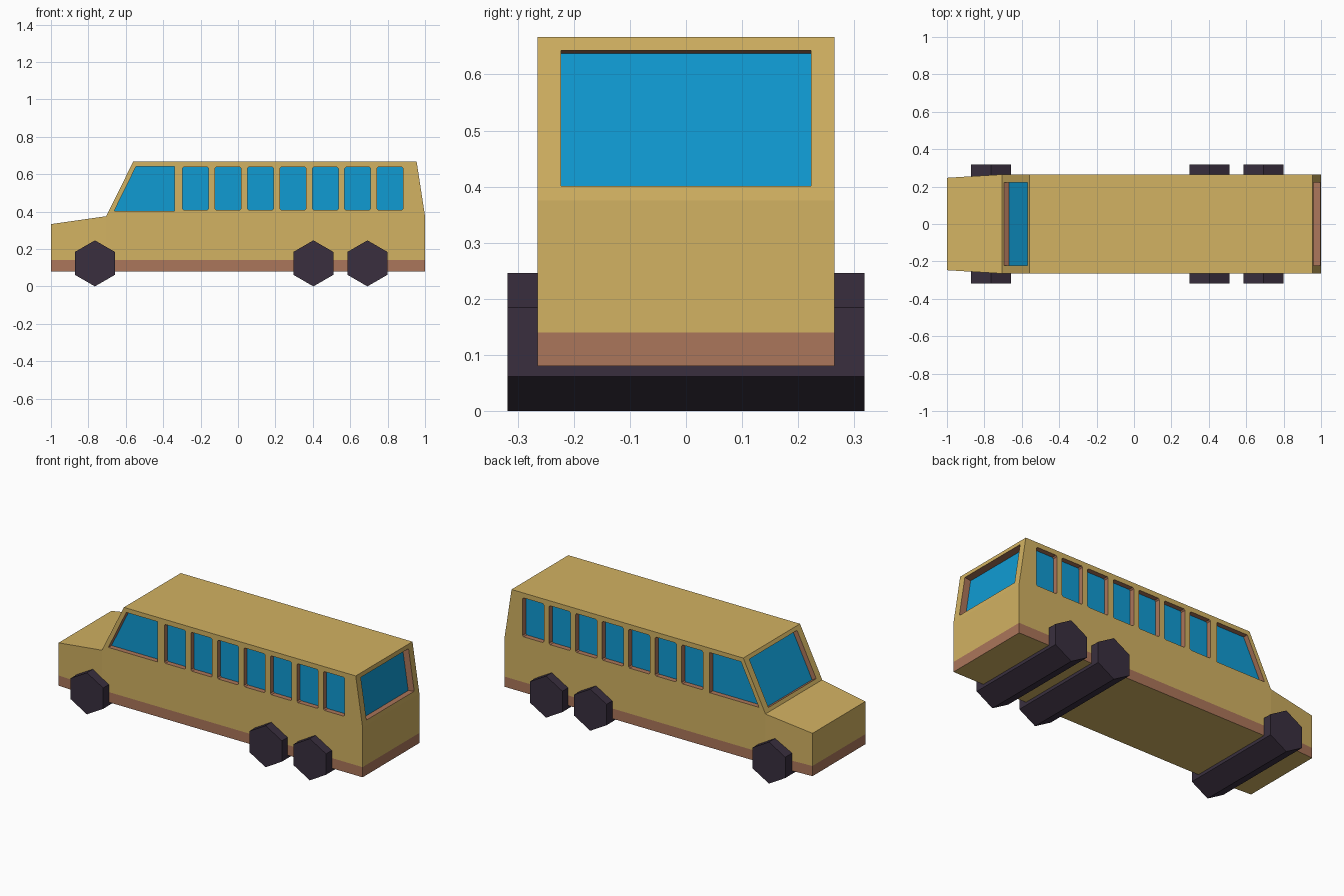
import bpy, bmesh, math
from mathutils import Vector, Matrix

if "Cube" in bpy.data.objects:
    bpy.data.objects.remove(bpy.data.objects["Cube"])


def material(name, rgb):
    m = bpy.data.materials.new(name)
    m.diffuse_color = (*rgb, 1)
    m.use_nodes = True
    m.node_tree.nodes["Principled BSDF"].inputs["Base Color"].default_value = m.diffuse_color
    return m


PAINT = material("tan paint", (0.645, 0.445, 0.122))
TRIM = material("brown trim", (0.41, 0.18, 0.103))
GLASS = material("blue glass", (0.005, 0.325, 0.65))
TYRE = material("dark tyre", (0.041, 0.028, 0.049))


def add_object(name, bm, mats):
    bmesh.ops.recalc_face_normals(bm, faces=bm.faces[:])
    me = bpy.data.meshes.new(name)
    bm.to_mesh(me)
    bm.free()
    for m in mats:
        me.materials.append(m)
    ob = bpy.data.objects.new(name, me)
    bpy.context.collection.objects.link(ob)
    return ob


def prism(bm, pts, a, b, cap_mat=0, side_mat=0):
    """Solid between outline + a and outline + b; cap a gets cap_mat."""
    va = [bm.verts.new(Vector(p) + Vector(a)) for p in pts]
    vb = [bm.verts.new(Vector(p) + Vector(b)) for p in pts]
    bm.faces.new(va).material_index = cap_mat
    bm.faces.new(vb).material_index = side_mat
    n = len(pts)
    for i in range(n):
        j = (i + 1) % n
        bm.faces.new((va[i], va[j], vb[j], vb[i])).material_index = side_mat


# Body: side profile pulled across the width
W = 0.265
profile = [(-1, 0.08), (1, 0.08), (1, 0.375), (0.955, 0.667),
           (-0.56, 0.667), (-0.705, 0.375), (-1, 0.333)]
bm = bmesh.new()
prism(bm, [(x, 0, z) for x, z in profile], (0, -W, 0), (0, W, 0))
# Split for the nose and the lower stripe, then taper the nose
for co, no in (((-0.705, 0, 0), (1, 0, 0)), ((0, 0, 0.14), (0, 0, 1))):
    bmesh.ops.bisect_plane(bm, geom=bm.verts[:] + bm.edges[:] + bm.faces[:],
                           plane_co=co, plane_no=no)
for v in bm.verts:
    if v.co.x < -0.99:
        v.co.y *= 0.247 / W
bm.normal_update()
for f in bm.faces:
    if f.calc_center_median().z < 0.14 and abs(f.normal.z) < 0.5:
        f.material_index = 1
body = add_object("bus_body", bm, [PAINT, TRIM, GLASS])

# Window cutters: glass on the inner cap, trim on the reveals
bm = bmesh.new()
C = 0.007
for s in (-1, 1):
    y = s * W
    inner, outer = (0, -s * 0.03, 0), (0, s * 0.05, 0)
    cab = [(-0.662, 0.403), (-0.34, 0.403), (-0.34, 0.641), (-0.545, 0.641)]
    prism(bm, [(x, y, z) for x, z in cab], inner, outer, 2, 1)
    for i in range(7):
        x0 = -0.296 + i * 0.1733
        x1, z0, z1 = x0 + 0.139, 0.408, 0.638
        pane = [(x0 + C, z0), (x1 - C, z0), (x1, z0 + C), (x1, z1 - C),
                (x1 - C, z1), (x0 + C, z1), (x0, z1 - C), (x0, z0 + C)]
        prism(bm, [(x, y, z) for x, z in pane], inner, outer, 2, 1)

# Windscreen and rear window, cut square to their sloping walls
for (xb, zb), (xt, zt), normal, depth in (
        ((-0.695, 0.395), (-0.57, 0.647), (-0.896, 0, 0.445), 0.03),
        ((0.996, 0.401), (0.9587, 0.643), (0.988, 0, 0.152), 0.04)):
    n = Vector(normal)
    outline = [(xb, -0.223, zb), (xb, 0.223, zb), (xt, 0.223, zt), (xt, -0.223, zt)]
    prism(bm, outline, -n * depth, n * 0.05, 2, 1)
cutter = add_object("window_cutter", bm, [PAINT, TRIM, GLASS])
cutter.hide_render = True

cut = body.modifiers.new("windows", 'BOOLEAN')
cut.operation = 'DIFFERENCE'
cut.solver = 'EXACT'
cut.object = cutter
bpy.context.view_layer.objects.active = body
bpy.ops.object.modifier_apply(modifier=cut.name)
bpy.data.objects.remove(cutter)

# Wheels: six-sided rollers running the full width
R = 0.123
for name, x in (("front_wheels", -0.765), ("middle_wheels", 0.403), ("rear_wheels", 0.692)):
    bm = bmesh.new()
    hexagon = [(x + R * math.sin(k * math.pi / 3), 0, R + R * math.cos(k * math.pi / 3))
               for k in range(6)]
    prism(bm, hexagon, (0, -0.318, 0), (0, 0.318, 0))
    add_object(name, bm, [TYRE])
